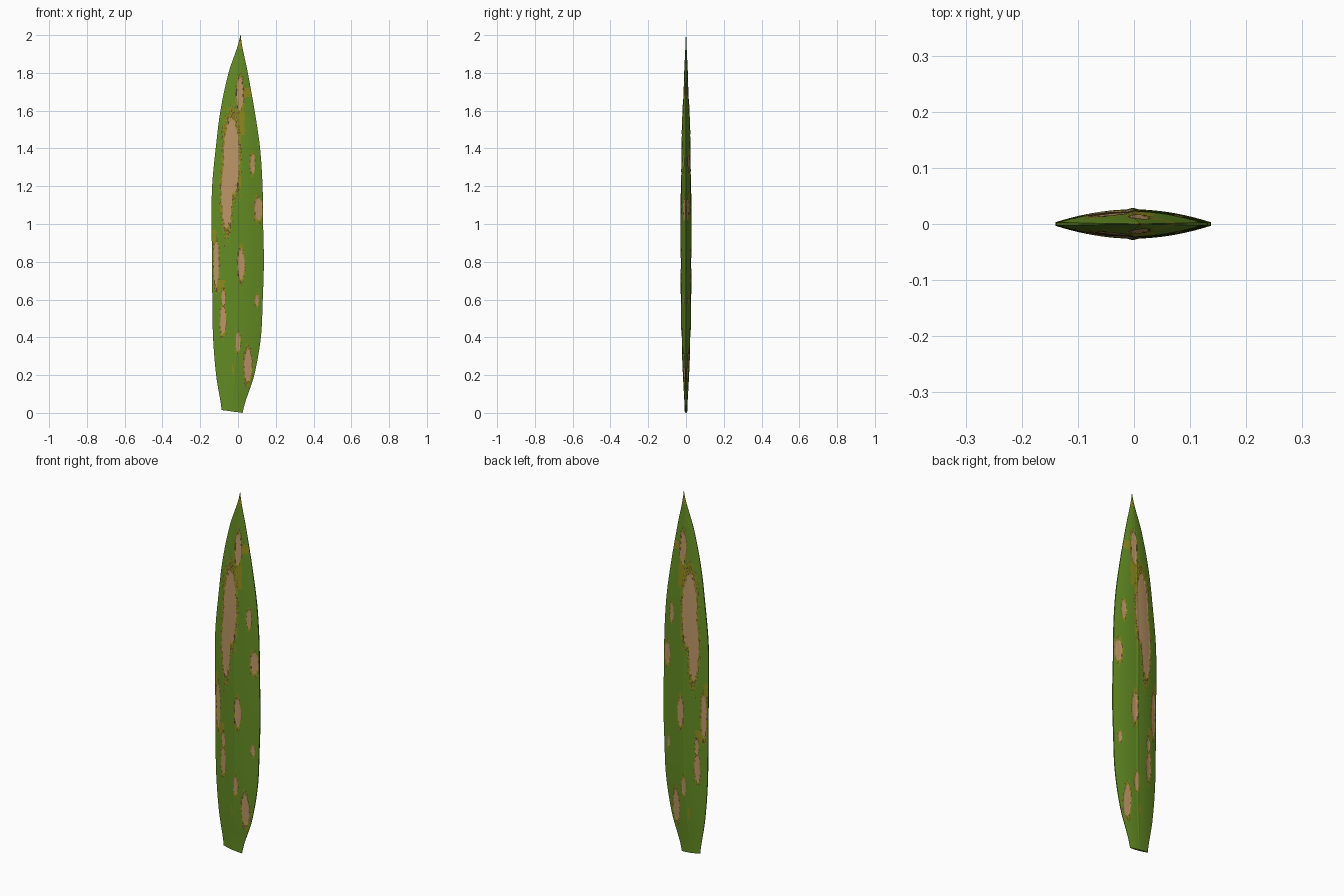
import bpy
import bmesh
from mathutils import Vector, noise

cube = bpy.data.objects.get("Cube")
if cube:
    bpy.data.objects.remove(cube, do_unlink=True)

ROWS, COLS = 250, 56

# Blade profile: height, left edge, right edge, half thickness
PROFILE = [
    (0.0, -0.087, 0.025, 0.006), (0.2, -0.116, 0.086, 0.015),
    (0.4, -0.132, 0.121, 0.022), (0.6, -0.136, 0.131, 0.025),
    (0.8, -0.137, 0.137, 0.026), (1.0, -0.14, 0.133, 0.026),
    (1.2, -0.137, 0.13, 0.025), (1.4, -0.118, 0.117, 0.023),
    (1.6, -0.093, 0.088, 0.017), (1.8, -0.05, 0.052, 0.009),
    (2.0, 0.012, 0.014, 0.001),
]

# Dry spots: centre x, centre z, half width, half height
SPOTS = [
    (-0.035, 1.36, 0.04, 0.20), (-0.06, 1.16, 0.028, 0.18),
    (0.01, 1.69, 0.018, 0.085), (0.077, 1.32, 0.013, 0.05),
    (0.108, 1.08, 0.02, 0.06), (0.016, 0.785, 0.017, 0.08),
    (-0.115, 0.79, 0.014, 0.12), (-0.078, 0.61, 0.01, 0.04),
    (-0.08, 0.49, 0.015, 0.075), (0.1, 0.595, 0.01, 0.03),
    (0.0, 0.375, 0.012, 0.05), (0.052, 0.25, 0.02, 0.085),
]

# Yellowed patches: x range, z range
PATCHES = [
    (0.03, 0.08, 1.67, 1.72), (-0.03, 0.035, 1.47, 1.6),
    (-0.105, -0.07, 0.64, 0.7), (-0.03, -0.022, 0.2, 0.26),
    (-0.135, -0.12, 0.86, 0.97), (-0.062, -0.042, 0.93, 1.02),
    (0.0, 0.02, 1.93, 1.97), (0.0, 0.015, 1.2, 1.26),
]


def material(name, color):
    mat = bpy.data.materials.new(name)
    mat.use_nodes = True
    mat.diffuse_color = (*color, 1)
    mat.node_tree.nodes["Principled BSDF"].inputs["Base Color"].default_value = (*color, 1)
    return mat


def profile_at(z):
    """Smooth curve through the profile points."""
    step = 2 / (len(PROFILE) - 1)
    i = min(int(z / step), len(PROFILE) - 2)
    f = z / step - i
    pts = [PROFILE[max(0, min(k, len(PROFILE) - 1))][1:] for k in range(i - 1, i + 3)]
    return [b + f * ((c - a) + f * ((2 * a - 5 * b + 4 * c - d)
            + f * (3 * b - a - 3 * c + d))) / 2 for a, b, c, d in zip(*pts)]


def spot_distance(x, z):
    """Below 1 inside a ragged dry spot."""
    d = min(((x - cx) / rx) ** 2 + ((z - cz) / rz) ** 2 for cx, cz, rx, rz in SPOTS)
    return d ** 0.5 + 0.15 * noise.noise(Vector((x * 90, z * 40, 0)))


def is_patch(x, z):
    wobble = 0.005 * noise.noise(Vector((x * 60, z * 60, 3)))
    return any(a < x + wobble < b and c < z + 2 * wobble < d for a, b, c, d in PATCHES)


def face_colour(x, z):
    d = spot_distance(x, z)
    if d < 1:
        return 1
    if d < 1.3 + 0.5 * noise.noise(Vector((x * 200, z * 90, 7))):
        return 3 if noise.noise(Vector((x * 310, z * 170, 5))) > 0.15 else 2
    return 2 if is_patch(x, z) else 0


# Blade: lens-shaped rings lofted upwards, front then back
bm = bmesh.new()
rings = []
for r in range(ROWS + 1):
    t = r / ROWS
    left, right, thick = profile_at(2 * t)
    front, back = [], []
    for c in range(COLS + 1):
        u = c / COLS
        x = left + (right - left) * u
        z = 2 * t + 0.015 * (1 - u) * (1 - t) ** 20
        side = abs(2 * u - 1)
        half = thick * (0.12 + 0.88 * (1 - side ** 1.9))
        half += 0.1 * thick * max(0, 1 - side / 0.07)       # midrib
        if spot_distance(x, z) < 1:
            half = max(half - 0.002, half * 0.6)            # sunken dry tissue
        front.append(bm.verts.new((x, -half, z)))
        back.append(bm.verts.new((x, half, z)))
    rings.append(front + back[::-1])

for low, high in zip(rings, rings[1:]):
    n = len(low)
    for i in range(n):
        j = (i + 1) % n
        bm.faces.new((low[i], low[j], high[j], high[i]))
bm.faces.new(rings[0][::-1])
bm.faces.new(rings[-1])

for face in bm.faces:
    mid = face.calc_center_median()
    face.material_index = face_colour(mid.x, mid.z) if len(face.verts) == 4 else 0

mesh = bpy.data.meshes.new("leaf_blade")
bm.to_mesh(mesh)
bm.free()
leaf = bpy.data.objects.new("leaf_blade", mesh)
bpy.context.collection.objects.link(leaf)
for name, color in [
    ("leaf green", (0.125, 0.26, 0.017)),
    ("dry tan", (0.50, 0.30, 0.135)),
    ("yellowed green", (0.27, 0.25, 0.013)),
    ("dry brown", (0.13, 0.075, 0.02)),
]:
    mesh.materials.append(material(name, color))

bpy.ops.object.select_all(action="DESELECT")
leaf.select_set(True)
bpy.context.view_layer.objects.active = leaf
bpy.ops.object.shade_smooth_by_angle(angle=0.6)
